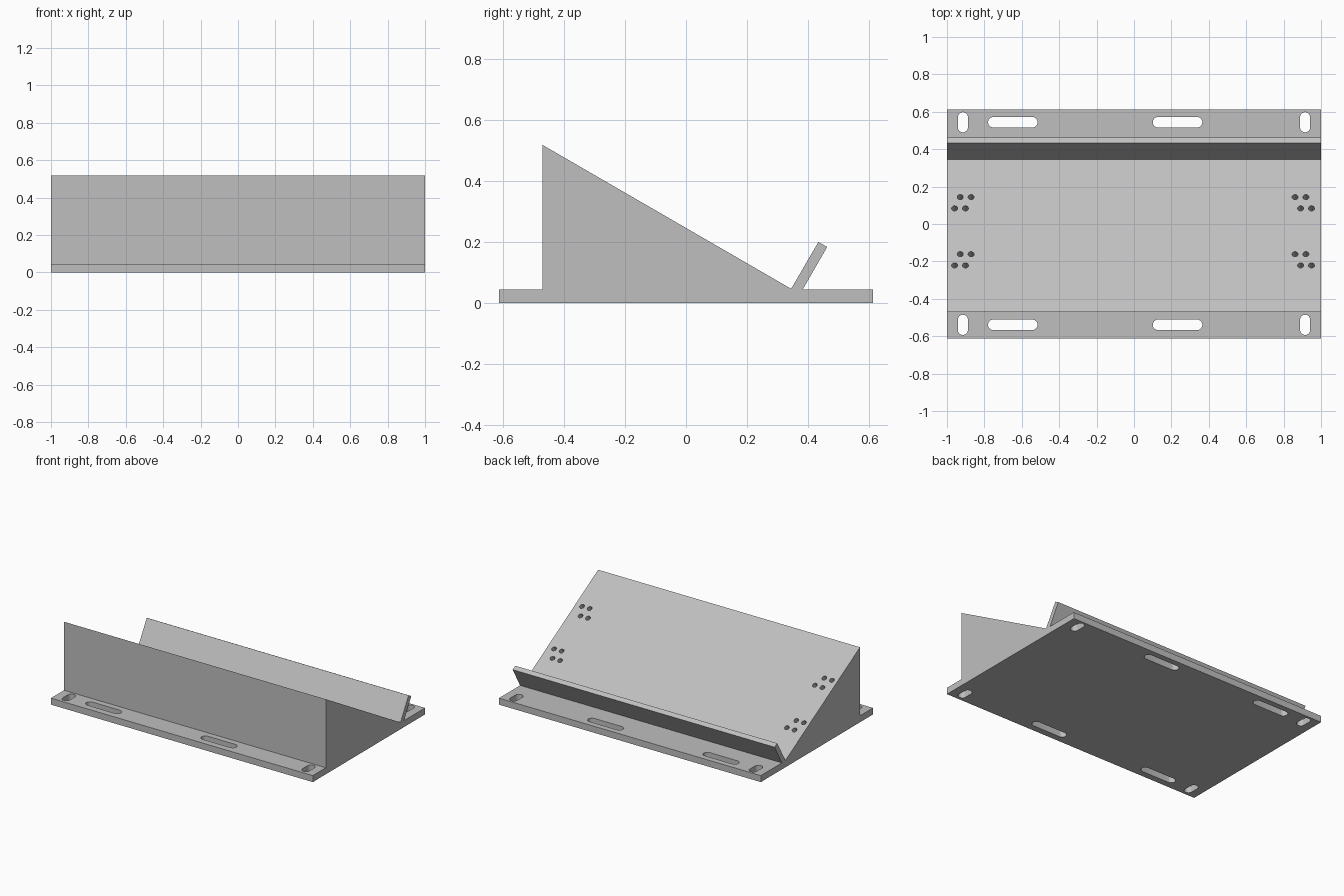
import bpy, bmesh
from math import pi, sin, cos, radians
from mathutils import Matrix, Vector

cube = bpy.data.objects.get("Cube")
if cube:
    bpy.data.objects.remove(cube, do_unlink=True)

grey = bpy.data.materials.new("plain grey")
grey.use_nodes = True
colour = (0.52, 0.52, 0.52, 1)
grey.diffuse_color = colour
grey.node_tree.nodes["Principled BSDF"].inputs["Base Color"].default_value = colour


def prism(bm, outline, matrix, depth):
    """Add a closed prism: an xy outline centred on z, placed by matrix."""
    verts = [bm.verts.new((x, y, -depth / 2)) for x, y in outline]
    face = bm.faces.new(verts)
    res = bmesh.ops.extrude_face_region(bm, geom=[face])
    top = [v for v in res["geom"] if isinstance(v, bmesh.types.BMVert)]
    bmesh.ops.translate(bm, verts=top, vec=(0, 0, depth))
    bmesh.ops.transform(bm, matrix=matrix, verts=verts + top)


def make_object(name, bm):
    bmesh.ops.recalc_face_normals(bm, faces=bm.faces)
    mesh = bpy.data.meshes.new(name)
    bm.to_mesh(mesh)
    bm.free()
    mesh.materials.append(grey)
    obj = bpy.data.objects.new(name, mesh)
    bpy.context.collection.objects.link(obj)
    return obj


def rounded_slot(length, width, steps=12):
    """Stadium outline along x; equal length and width give a circle."""
    r, h = width / 2, (length - width) / 2
    pts = []
    for side in (1, -1):
        for i in range(steps + 1):
            if h == 0 and i == steps:
                continue
            a = -pi / 2 + pi * i / steps
            pts.append((side * (h + r * cos(a)), side * r * sin(a)))
    return pts


# Body: base plate, wedge and tilted lip share one side profile (y, z)
T = 0.045
profile = [(-0.612, 0), (0.612, 0), (0.612, T), (0.382, T), (0.462, 0.184),
           (0.433, 0.2), (0.344, T + 0.002), (-0.47, 0.518), (-0.47, T), (-0.612, T)]
along_x = Matrix(((0, 0, 1, 0), (1, 0, 0, 0), (0, 1, 0, 0), (0, 0, 0, 1)))
bm = bmesh.new()
prism(bm, profile, along_x, 2)
body = make_object("wedge_stand", bm)

# Mounting slots through both flanges
bm = bmesh.new()
for y in (-0.539, 0.544):
    for x in (-0.648, 0.233):
        prism(bm, rounded_slot(0.265, 0.056), Matrix.Translation((x, y, T / 2)), 0.09)
    for x in (-0.915, 0.915):
        turn = Matrix.Rotation(pi / 2, 4, "Z")
        prism(bm, rounded_slot(0.108, 0.054), Matrix.Translation((x, y, T / 2)) @ turn, 0.09)
slots = make_object("slot_cutter", bm)

# Blind screw holes, square to the slope, in staggered groups of four
tilt = Matrix.Rotation(radians(-30), 4, "X")
bm = bmesh.new()
for group_x, mirror in ((-0.915, 1), (0.905, -1)):
    for group_y in (0.114, -0.191):
        for row in (1, -1):
            for col in (-1, 1):
                x = group_x + col * 0.029 + row * mirror * 0.015
                if mirror < 0:
                    x = group_x + col * 0.029 - row * 0.015
                y = group_y + row * 0.03
                z = 0.518 - (y + 0.47) * 0.5785
                prism(bm, rounded_slot(0.032, 0.032),
                      Matrix.Translation((x, y, z)) @ tilt, 0.16)
holes = make_object("hole_cutter", bm)

for cutter in (slots, holes):
    mod = body.modifiers.new("cut", "BOOLEAN")
    mod.object = cutter
    mod.operation = "DIFFERENCE"
    mod.solver = "EXACT"
    bpy.context.view_layer.objects.active = body
    bpy.ops.object.modifier_apply(modifier=mod.name)
    bpy.data.objects.remove(cutter, do_unlink=True)

# Smooth the rounded walls only
bpy.ops.object.select_all(action="DESELECT")
body.select_set(True)
bpy.context.view_layer.objects.active = body
bpy.ops.object.shade_smooth_by_angle(angle=radians(30))
